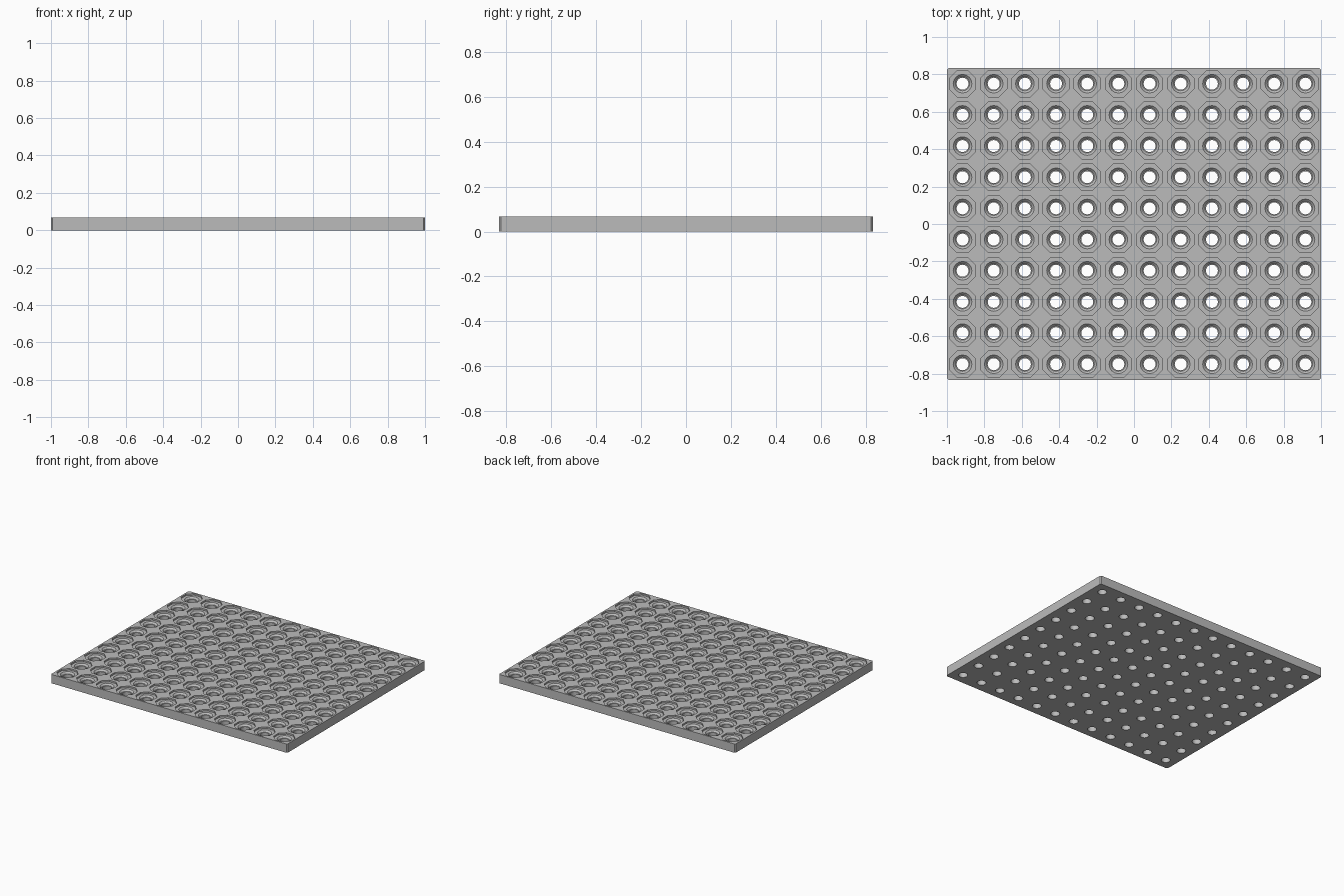
import bpy
import bmesh
from math import cos, sin, pi

if "Cube" in bpy.data.objects:
    bpy.data.objects.remove(bpy.data.objects["Cube"], do_unlink=True)

COLS, ROWS = 12, 10
PITCH = 2 / COLS
TOP = 0.067
SEGMENTS = 16


def polygon_ring(sides, apothem, z):
    """Points on a flat-topped regular polygon, sampled at fixed angles."""
    sector = 2 * pi / sides
    points = []
    for i in range(SEGMENTS):
        angle = 2 * pi * i / SEGMENTS
        offset = (angle + sector / 2) % sector - sector / 2
        radius = apothem / cos(offset)
        points.append((radius * cos(angle), radius * sin(angle), z))
    return points


# Section through one cell: top face, octagonal recess, countersink, through hole
cell_rings = [
    polygon_ring(4, PITCH / 2, TOP),
    polygon_ring(8, 0.07, TOP),
    polygon_ring(8, 0.07, TOP - 0.012),
    polygon_ring(SEGMENTS, 0.05, TOP - 0.012),
    polygon_ring(SEGMENTS, 0.038, TOP - 0.024),
    polygon_ring(SEGMENTS, 0.032, TOP - 0.024),
    polygon_ring(SEGMENTS, 0.032, 0),
    polygon_ring(4, PITCH / 2, 0),
]


def add_cell(bm, cx, cy):
    rings = [[bm.verts.new((x + cx, y + cy, z)) for x, y, z in ring]
             for ring in cell_rings]
    for outer, inner in zip(rings, rings[1:]):
        for i in range(SEGMENTS):
            j = (i + 1) % SEGMENTS
            bm.faces.new((outer[i], outer[j], inner[j], inner[i]))


# Grid of cells welded into one plate
bm = bmesh.new()
for col in range(COLS):
    for row in range(ROWS):
        add_cell(bm, (col + 0.5 - COLS / 2) * PITCH,
                 (row + 0.5 - ROWS / 2) * PITCH)
bmesh.ops.remove_doubles(bm, verts=bm.verts, dist=0.0005)

# Outer side walls
rim = [e for e in bm.edges if e.is_boundary]
bmesh.ops.bridge_loops(bm, edges=rim)

# Small chamfer on the four upright corners
half_x, half_y = COLS * PITCH / 2, ROWS * PITCH / 2


def at_corner(v):
    return abs(v.co.x) > half_x - 0.001 and abs(v.co.y) > half_y - 0.001


corners = [e for e in bm.edges if all(at_corner(v) for v in e.verts)]
bmesh.ops.bevel(bm, geom=corners, offset=0.008, segments=1, affect='EDGES')
bmesh.ops.recalc_face_normals(bm, faces=bm.faces)

mesh = bpy.data.meshes.new("perforated_plate")
bm.to_mesh(mesh)
bm.free()
plate = bpy.data.objects.new("perforated_plate", mesh)
bpy.context.collection.objects.link(plate)

# Plain grey material
grey = bpy.data.materials.new("plain_grey")
grey.use_nodes = True
colour = (0.5, 0.5, 0.5, 1)
grey.diffuse_color = colour
grey.node_tree.nodes["Principled BSDF"].inputs["Base Color"].default_value = colour
mesh.materials.append(grey)

# Smooth round holes, crisp rims
bpy.ops.object.select_all(action='DESELECT')
plate.select_set(True)
bpy.context.view_layer.objects.active = plate
bpy.ops.object.shade_smooth_by_angle(angle=pi / 6)
